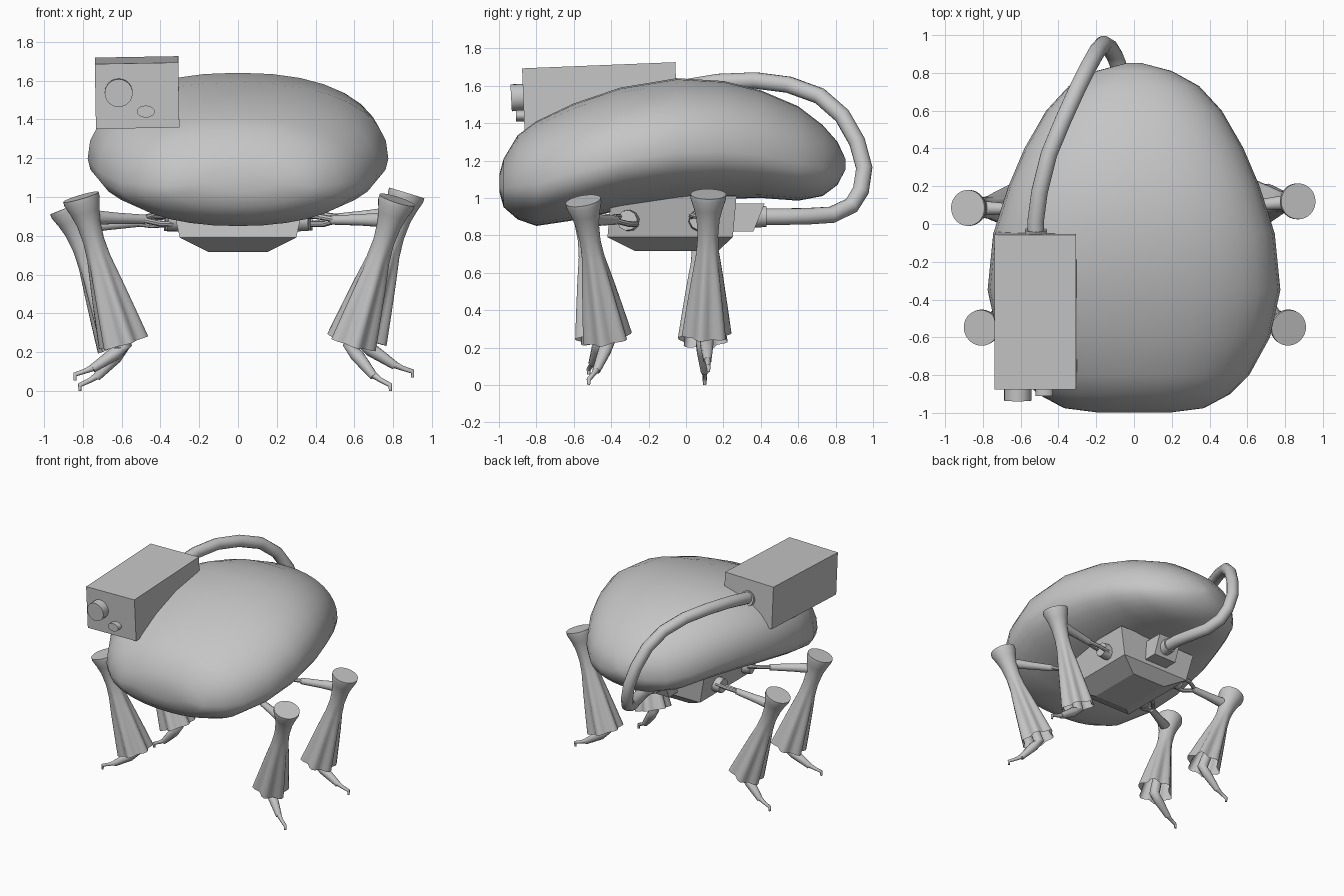
import bpy, bmesh, math
from mathutils import Vector, Matrix

cube = bpy.data.objects.get("Cube")
if cube:
    bpy.data.objects.remove(cube, do_unlink=True)

grey = bpy.data.materials.new("plain grey")
grey.use_nodes = True
grey.diffuse_color = (0.56, 0.56, 0.56, 1)
grey.node_tree.nodes["Principled BSDF"].inputs["Base Color"].default_value = (0.56, 0.56, 0.56, 1)


def finish(name, bm, smooth=0):
    """Turn a bmesh into a named object, smooth below the given angle."""
    bmesh.ops.recalc_face_normals(bm, faces=bm.faces)
    mesh = bpy.data.meshes.new(name)
    bm.to_mesh(mesh)
    bm.free()
    mesh.materials.append(grey)
    ob = bpy.data.objects.new(name, mesh)
    bpy.context.collection.objects.link(ob)
    if smooth:
        bpy.ops.object.select_all(action='DESELECT')
        ob.select_set(True)
        bpy.context.view_layer.objects.active = ob
        bpy.ops.object.shade_smooth_by_angle(angle=math.radians(smooth))
    return ob


def loft(name, rings, smooth=0, cap_end=True):
    """Skin a list of equal-length point rings."""
    bm = bmesh.new()
    loops = [[bm.verts.new(p) for p in ring] for ring in rings]
    n = len(loops[0])
    for a, b in zip(loops, loops[1:]):
        for i in range(n):
            j = (i + 1) % n
            bm.faces.new((a[i], a[j], b[j], b[i]))
    bm.faces.new(loops[0])
    if cap_end:
        bm.faces.new(loops[-1])
    return finish(name, bm, smooth)


def sweep(name, path, radii, sides=12, pleats=None, smooth=40, cap_end=True):
    """Tube along a path, with a radius and an optional pleat depth per point."""
    path = [Vector(p) for p in path]
    pleats = pleats or [0] * len(path)
    rings, tangent, side = [], None, None
    for k, p in enumerate(path):
        t = (path[min(k + 1, len(path) - 1)] - path[max(k - 1, 0)]).normalized()
        if side is None:
            side = t.orthogonal().normalized()
        else:
            side = tangent.rotation_difference(t) @ side
        tangent = t
        up = t.cross(side)
        ring = []
        for i in range(sides):
            a = math.tau * i / sides
            r = radii[k] * (1 + pleats[k] * math.cos(6 * a))
            ring.append(p + side * r * math.cos(a) + up * r * math.sin(a))
        rings.append(ring)
    return loft(name, rings, smooth, cap_end)


def rect(x, y0, y1, z):
    return [(-x, y0, z), (x, y0, z), (x, y1, z), (-x, y1, z)]


def rounded(v, power):
    """Signed power, which squares off an ellipse a little."""
    return math.copysign(abs(v) ** power, v)


# Egg-shaped body: y, half width, top, bottom
stations = [(-.997, .2, 1.13, 1.03), (-.975, .37, 1.21, .95), (-.9, .51, 1.335, .885),
            (-.8, .61, 1.41, .85), (-.6, .72, 1.505, .88), (-.35, .775, 1.59, .935),
            (-.05, .745, 1.64, .975), (.2, .665, 1.625, .995), (.4, .58, 1.575, 1.0),
            (.6, .465, 1.49, .985), (.73, .345, 1.39, 1.01), (.81, .2, 1.30, 1.07),
            (.852, .04, 1.21, 1.15)]
rings = []
for y, w, top, bottom in stations:
    mid = bottom + (top - bottom) * .4
    ring = []
    for i in range(32):
        a = math.tau * i / 32
        s = math.sin(a)
        power = .88 if s > 0 else .94
        height = top - mid if s > 0 else mid - bottom
        ring.append((w * rounded(math.cos(a), power), y, mid + height * rounded(s, power)))
    rings.append(ring)
loft("body", rings, 80)

# Camera box on the shoulder, slightly pitched and rolled
tilt = Matrix.Rotation(math.radians(2.3), 4, 'X') @ Matrix.Rotation(math.radians(-1), 4, 'Y')
bm = bmesh.new()
bmesh.ops.create_cube(bm, size=1, matrix=Matrix.Translation((-.52, -.46, 1.538)) @ tilt
                      @ Matrix.Diagonal((.43, .82, .335, 1)))
finish("camera_box", bm)
sweep("large_lens", [(-.615, -.935, 1.535), (-.615, -.84, 1.54)], [.072, .072], 24)
lens = sweep("small_lens", [(0, -.91, 0), (0, -.84, 0)], [.031, .031], 16)
lens.scale.x = 1.5
lens.location = (-.475, 0, 1.44)

# Hose from the box round the back to the belly
hose = [(-.52, -.1, 1.57), (-.52, .02, 1.595), (-.5, .17, 1.62), (-.45, .37, 1.628),
        (-.375, .55, 1.605), (-.3, .715, 1.545), (-.24, .835, 1.44), (-.195, .915, 1.3),
        (-.16, .953, 1.16), (-.13, .935, 1.04), (-.1, .885, .96), (-.06, .78, .91),
        (-.02, .65, .902), (.01, .52, .9), (.01, .38, .9)]
sweep("hose", hose, [.045] * len(hose), 12, smooth=60)
sweep("hose_collar_top", [(-.52, -.07, 1.57), (-.52, -.03, 1.58)], [.058, .058], 16)
sweep("hose_collar_belly", [(.01, .36, .9), (.01, .43, .9)], [.06, .055], 16)

# Belly hull and the socket behind it
loft("belly_hull", [rect(.15, -.27, .17, .715), rect(.3, -.42, .25, .79),
                    rect(.35, -.40, .27, 1.01)])
loft("hose_socket", [rect(.1, .15, .36, .82), rect(.1, .15, .42, .97)])

# Legs: top, cuff centre, ankle, toe tip and hip for each
legs = {
    "front_left": ((.82, -.55, .985), (.585, -.42, .25), (.7, -.48, .075), (.785, -.52, 0), (.34, -.3, .88)),
    "front_right": ((-.81, -.55, 1.0), (-.59, -.46, .25), (-.75, -.5, .115), (-.84, -.52, .055), (-.34, -.3, .88)),
    "rear_left": ((.87, .12, 1.02), (.64, .11, .27), (.81, .115, .13), (.9, .12, .07), (.35, .07, .88)),
    "rear_right": ((-.88, .085, .945), (-.60, .09, .24), (-.73, .1, .07), (-.815, .1, 0), (-.35, .07, .88)),
}
# Position along the leg, radius and pleat depth
profile = [(0, .095, 0), (.03, .095, 0), (.1, .077, 0), (.18, .062, 0), (.3, .055, 0),
           (.42, .06, .05), (.6, .08, .1), (.8, .1, .13), (1, .12, .14)]
for key, points in legs.items():
    top, cuff, ankle, tip, hip = map(Vector, points)
    sweep(key + "_trouser_leg", [top.lerp(cuff, t) for t, r, f in profile],
          [r for t, r, f in profile], 36, [f for t, r, f in profile], 50, cap_end=False)

    # Shin, thin toe and its hooked claw
    shin = top.lerp(cuff, .6)
    knee = top.lerp(cuff, 1.03)
    hook = tip + Vector((0, 0, .03))
    sweep(key + "_foot", [shin, knee, knee.lerp(ankle, .3), ankle],
          [.035, .038, .036, .022], 10, smooth=60)
    sweep(key + "_toe", [ankle.lerp(knee, .1), ankle.lerp(hook, .4), hook, tip],
          [.02, .013, .012, .008], 8, smooth=60)

    # Arm with a forked hip joint
    joint = top.lerp(cuff, .14)
    elbow = hip.lerp(joint, .32)
    sweep(key + "_arm", [elbow, elbow.lerp(joint, .5), joint], [.024, .03, .042], 12)
    inner = hip + Vector((-math.copysign(.06, hip.x), 0, 0))
    sweep(key + "_hip", [inner, hip.lerp(elbow, .2)], [.06, .055], 10)
    across = (joint - hip).cross(Vector((0, 0, 1))).normalized()
    for s in (-1, 1):
        prong = across * .042 * s + Vector((0, 0, .02 * s))
        sweep(key + "_fork", [hip + prong, hip.lerp(elbow, .6) + prong, elbow.lerp(joint, .1)],
              [.015, .015, .015], 8)
